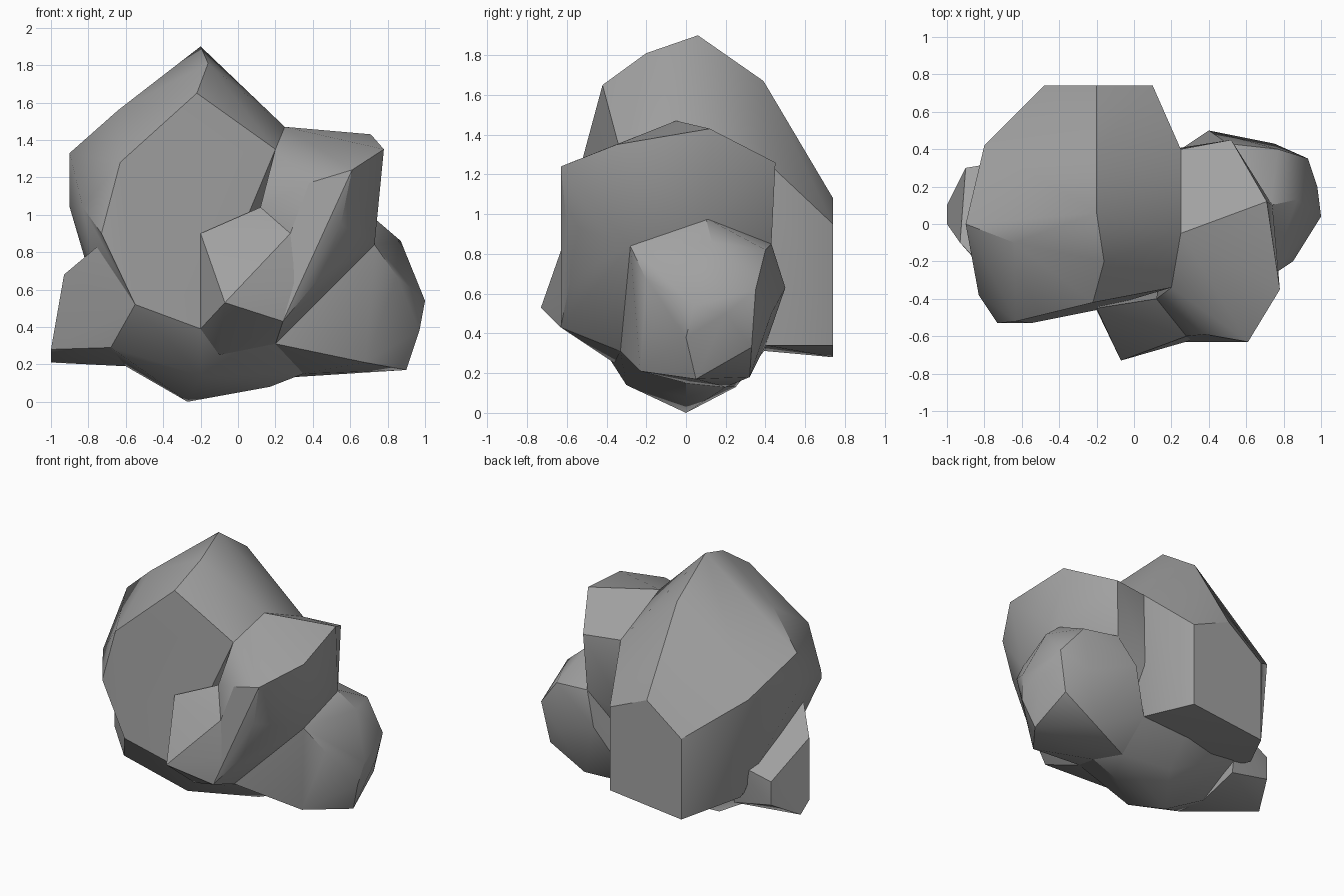
import bpy
import bmesh
import math

cube = bpy.data.objects.get("Cube")
if cube:
    bpy.data.objects.remove(cube, do_unlink=True)

# One grey stone material shared by every lump
stone = bpy.data.materials.new("grey_stone")
stone.use_nodes = True
grey = 0.36
stone_colour = (grey, grey, grey, 1)
stone.diffuse_color = stone_colour
shader = next(n for n in stone.node_tree.nodes if n.type == 'BSDF_PRINCIPLED')
shader.inputs["Base Color"].default_value = stone_colour
shader.inputs["Roughness"].default_value = 0.9


def make_lump(name, corners):
    """Wrap a convex chunk of stone around its corner points."""
    bm = bmesh.new()
    for corner in corners:
        bm.verts.new(corner)
    hull = bmesh.ops.convex_hull(bm, input=list(bm.verts))
    unused = set(hull["geom_interior"] + hull["geom_unused"])
    loose = [v for v in unused if isinstance(v, bmesh.types.BMVert)]
    bmesh.ops.delete(bm, geom=loose, context='VERTS')
    # Merge nearly coplanar triangles into broad chiselled facets
    bmesh.ops.dissolve_limit(bm, angle_limit=math.radians(3),
                             verts=list(bm.verts), edges=list(bm.edges))
    bmesh.ops.recalc_face_normals(bm, faces=list(bm.faces))
    mesh = bpy.data.meshes.new(name)
    bm.to_mesh(mesh)
    bm.free()
    mesh.materials.append(stone)
    lump = bpy.data.objects.new(name, mesh)
    bpy.context.scene.collection.objects.link(lump)
    bpy.ops.object.select_all(action='DESELECT')
    lump.select_set(True)
    bpy.context.view_layer.objects.active = lump
    bpy.ops.object.shade_smooth_by_angle(angle=math.radians(32))


# Corners where neighbouring lumps meet
saddle = (.25, -.05, 1.47)
back_notch = (.25, .4, 1.27)
front_notch = (.2, -.34, 1.35)
ledge_top = (.12, -.4, 1.04)
ledge_side = (.28, -.6, .9)
brow = (.45, -.58, .68)
chin = (.24, -.63, .43)
hollow = (.2, -.33, .31)
face_base = (-.2, -.46, .39)
face_corner = (-.55, -.53, .52)
shoulder_front = (.73, -.28, .84)
shoulder_back = (.5, .43, .85)
rear_joint = (.25, .4, .34)
left_foot = (.35, 0, .15)
rear_foot = (.27, .2, .13)
right_foot = (-.6, 0, .19)
wedge_joint = (-.68, -.35, .29)

# Tall main boulder: peak, broad front facet, flat back
back = .74
make_lump("main_boulder", [
    (-.2, .06, 1.9), (-.2, .39, 1.67), (-.64, -.1, 1.56), (-.16, -.2, 1.81),
    (-.22, -.42, 1.65), front_notch, (-.63, -.52, 1.28), saddle, back_notch,
    (-.9, 0, 1.33), (-.9, 0, 1.04), (-.83, -.38, 1.04), (-.8, .42, 1.12),
    (-.73, -.53, .9), face_corner, face_base,
    (-.2, back, 1.08), (.1, back, .95), (-.48, back, .87),
    (-.48, back, .28), (.1, back, .34), rear_joint,
    (-.6, .1, .4), (-.7, .37, .7), (-.7, .37, .36),
])

# Shoulder stone beside the peak
make_lump("shoulder_boulder", [
    saddle, back_notch, front_notch, (.71, .12, 1.43), (.78, -.35, 1.35),
    (.61, -.63, 1.24), (.38, -.59, 1.17), (.55, -.6, .95), (.52, .45, 1.26),
    ledge_top, ledge_side, brow, chin, hollow,
    shoulder_front, shoulder_back, (.2, .4, .7), (.74, .1, .97), (.3, .2, .4),
])

# Pointed ledge jutting from the front
make_lump("front_ledge", [
    (-.2, -.45, .9), ledge_top, ledge_side, (0, -.7, .6), (-.07, -.73, .53),
    brow, chin, hollow, face_base, (-.1, -.36, .25),
])

# Rounded low boulder on the left
make_lump("left_boulder", [
    shoulder_front, shoulder_back, (.73, .1, .98), (.87, .13, .86),
    (.77, .4, .82), (.93, .35, .62), (1, .04, .54), (.98, .2, .5),
    (.85, -.2, .67), (.97, 0, .38), (.75, .43, .5), (.87, .33, .33),
    (.9, .05, .17), (.6, .32, .18), (.68, -.23, .21), (.4, .5, .63),
    hollow, left_foot, rear_foot, rear_joint,
])

# Small wedge on the right
make_lump("right_wedge", [
    (-1, 0, .28), (-1, .1, .21), (-.93, -.1, .68), (-.9, .3, .5),
    (-.9, .3, .33), (-.74, -.3, .84), (-.6, .35, .6), (-.6, .3, .27),
    wedge_joint, face_corner, right_foot,
])

# Tapered underside that meets the ground
make_lump("underside", [
    (-.27, 0, 0), (.17, 0, .08), (-.2, -.3, .14), (-.1, .25, .13),
    (-.6, .33, .36), (-.1, .4, .32), left_foot, rear_foot, right_foot,
    hollow, wedge_joint, face_corner, face_base, rear_joint,
])
